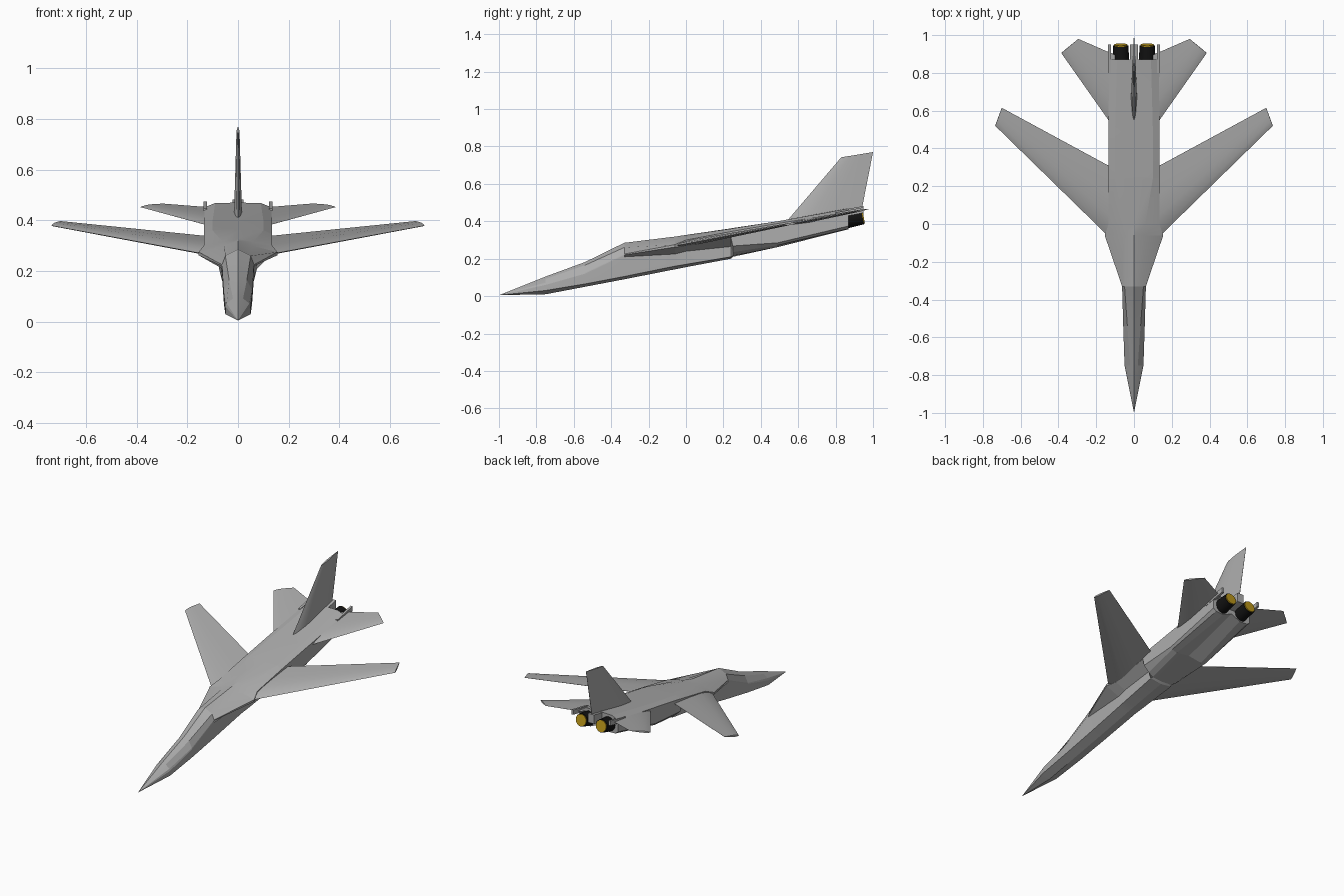
import bpy, bmesh, math
from mathutils import Vector, Matrix

cube = bpy.data.objects.get("Cube")
if cube:
    bpy.data.objects.remove(cube, do_unlink=True)


def material(name, rgb):
    m = bpy.data.materials.new(name)
    m.use_nodes = True
    m.diffuse_color = (*rgb, 1)
    m.node_tree.nodes["Principled BSDF"].inputs["Base Color"].default_value = (*rgb, 1)
    return m


GREY = material("airframe grey", (0.42, 0.42, 0.42))
BLACK = material("nozzle black", (0.006, 0.006, 0.006))
AMBER = material("exhaust amber", (0.5, 0.31, 0.01))
SLOPE = 0.19  # nose-down rake of the whole aircraft


def plane_z(y):
    return 0.28 + SLOPE * y


def finish(name, bm, mats, smooth=20):
    bmesh.ops.recalc_face_normals(bm, faces=bm.faces)
    mesh = bpy.data.meshes.new(name)
    bm.to_mesh(mesh)
    bm.free()
    for m in mats:
        mesh.materials.append(m)
    ob = bpy.data.objects.new(name, mesh)
    bpy.context.collection.objects.link(ob)
    bpy.ops.object.select_all(action="DESELECT")
    ob.select_set(True)
    bpy.context.view_layer.objects.active = ob
    bpy.ops.object.shade_smooth_by_angle(angle=math.radians(smooth))
    return ob


def loft(name, rings, mats=(GREY,), smooth=20):
    """Skin a list of closed rings and cap both ends."""
    bm = bmesh.new()
    loops = [[bm.verts.new(p) for p in ring] for ring in rings]
    n = len(loops[0])
    for a, b in zip(loops, loops[1:]):
        for i in range(n):
            j = (i + 1) % n
            bm.faces.new((a[i], a[j], b[j], b[i]))
    bm.faces.new(loops[0])
    bm.faces.new(loops[-1])
    bmesh.ops.remove_doubles(bm, verts=bm.verts, dist=0.0005)
    return finish(name, bm, mats, smooth)


# Fuselage: y, then top, shoulder, edge top, edge low, inner, lower, keel
stations = [
    (-0.75, (0, .105), (.02, .092), (.045, .072), (.05, .06), (.05, .05), (.05, .03), (0, .01)),
    (-0.54, (0, .182), (.035, .165), (.055, .125), (.057, .12), (.057, .11), (.055, .065), (0, .05)),
    (-0.33, (0, .285), (.05, .26), (.063, .225), (.063, .22), (.063, .21), (.058, .105), (0, .09)),
    (-0.06, (0, .318), (.055, .30), (.155, .275), (.155, .262), (.066, .225), (.062, .16), (0, .143)),
    (0.0, (0, .327), (.06, .315), (.135, .30), (.135, .268), (.068, .24), (.065, .17), (0, .155)),
    (0.24, (0, .362), (.1, .36), (.135, .345), (.135, .315), (.075, .265), (.075, .21), (0, .2)),
    (0.25, (0, .364), (.1, .362), (.135, .347), (.135, .268), (.1, .235), (.07, .215), (0, .21)),
    (0.49, (0, .40), (.1, .40), (.135, .388), (.135, .285), (.125, .272), (.09, .262), (0, .275)),
    (0.87, (0, .47), (.09, .468), (.135, .45), (.135, .375), (.115, .36), (.06, .358), (0, .385)),
]
rings = [[(0, -1, .005)] * 12]
for y, *half in stations:
    ring = [(x, y, z) for x, z in half]
    ring += [(-x, y, z) for x, z in half[-2:0:-1]]
    rings.append(ring)
loft("fuselage", rings, smooth=10)

# Airfoil: chord fraction and half-thickness fraction
FOIL = [(0, 0), (.08, .55), (.3, 1), (.6, .75), (1, .05)]


def blade(name, root, tip, normal, root_thick, tip_thick):
    """Loft an airfoil between a root chord and a tip chord."""
    out = []
    for (le, te), thick in ((root, root_thick), (tip, tip_thick)):
        le, te = Vector(le), Vector(te)
        up = [le.lerp(te, f) + normal * thick * t for f, t in FOIL]
        low = [le.lerp(te, f) - normal * thick * t for f, t in FOIL[-1:0:-1]]
        out.append(up + low)
    return loft(name, out, smooth=25)


def flat(x, y):
    return (x, y, plane_z(y))


Z, X = Vector((0, -SLOPE, 1)).normalized(), Vector((1, 0, 0))
for side, s in (("left", 1), ("right", -1)):
    blade(side + "_wing", (flat(s * .10, -.10), flat(s * .10, .29)),
          (flat(s * .735, .52), flat(s * .70, .615)), Z, .016, .006)
    blade(side + "_tailplane", (flat(s * .10, .50), flat(s * .10, .895)),
          (flat(s * .385, .905), flat(s * .295, .98)), Z, .012, .005)

# Vertical fin
blade("fin", ((0, .53, .39), (0, .94, .465)), ((0, .83, .742), (0, 1.0, .77)), X, .016, .006)


def beam(name, x, half_w, y0, y1, z0, z1):
    """Raked box following the slope of the aircraft."""
    ends = []
    for y in (y0, y1):
        rise = SLOPE * (y - y1)
        ends.append([(x + a * half_w, y, z + rise) for a, z in
                     ((-1, z0), (1, z0), (1, z1), (-1, z1))])
    loft(name, ends)


# Tail structure around the nozzles
beam("tail_spine", 0, .022, .70, .95, .425, .482)
for side, s in (("left", 1), ("right", -1)):
    beam(side + "_tail_boom", s * .13, .007, .80, .95, .445, .475)

# Engine nozzles with glowing exhaust discs
TILT = Matrix.Rotation(-math.pi / 2 + math.atan(SLOPE), 4, "X")
for side, s in (("left", 1), ("right", -1)):
    for part, y, z, r1, r2, depth, mat in (
            ("nozzle", .895, .414, .046, .040, .10, BLACK),
            ("exhaust", .946, .4237, .036, .036, .008, AMBER)):
        bm = bmesh.new()
        bmesh.ops.create_cone(bm, cap_ends=True, segments=12, radius1=r1, radius2=r2,
                              depth=depth,
                              matrix=Matrix.Translation((s * .07, y, z)) @ TILT)
        finish(side + "_" + part, bm, (mat,), 35)
